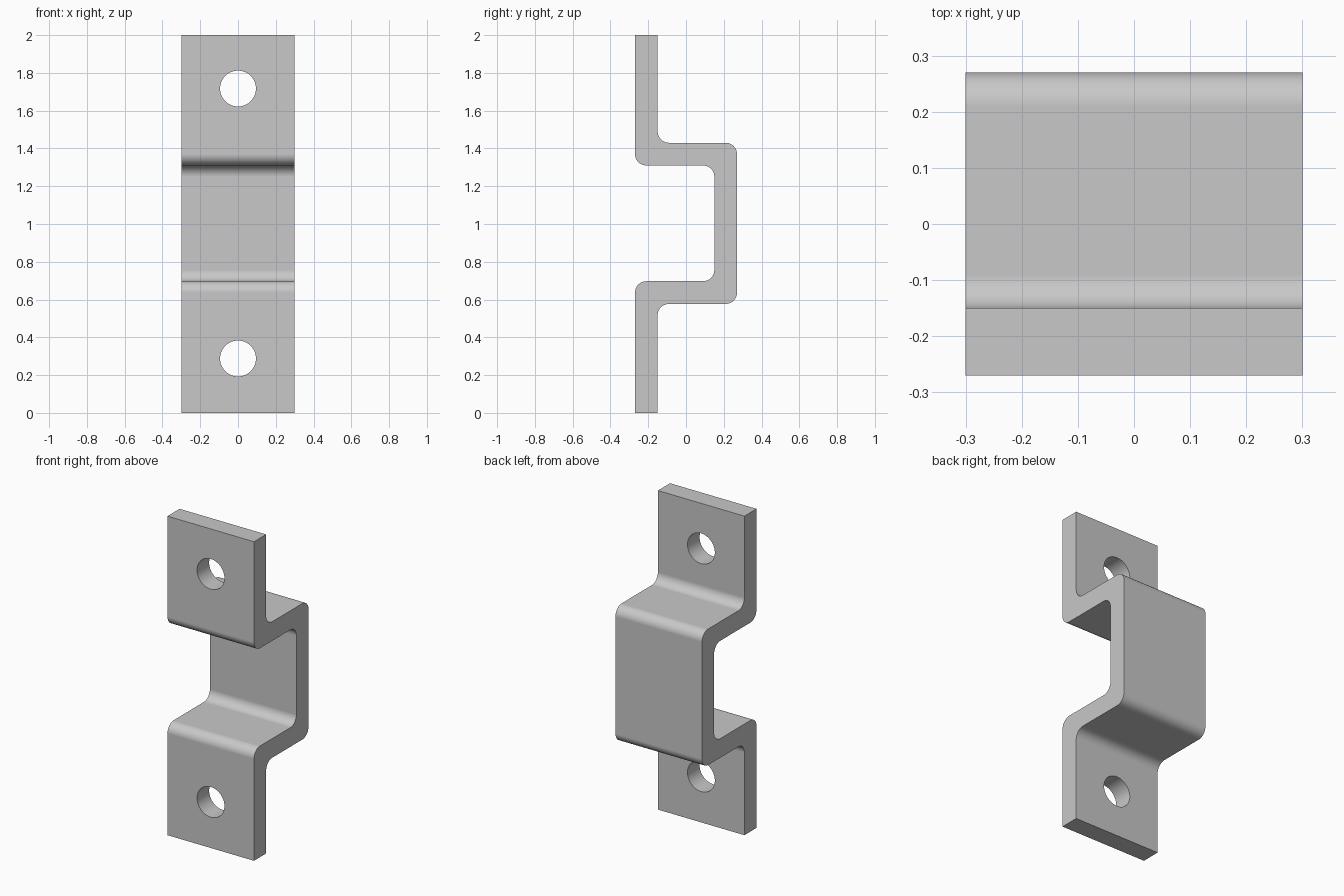
import bpy, bmesh, math
from mathutils import Vector

cube = bpy.data.objects.get("Cube")
if cube:
    bpy.data.objects.remove(cube, do_unlink=True)

WIDTH, DEPTH, THICK, FILLET = 0.6, 0.27, 0.12, 0.06
HOLE_R = 0.095

steel = bpy.data.materials.new("grey_steel")
steel.use_nodes = True
colour = (0.58, 0.58, 0.58, 1)
steel.diffuse_color = colour
steel.node_tree.nodes["Principled BSDF"].inputs["Base Color"].default_value = colour


def rounded(corners, radius, steps=10):
    """Round every right-angled bend of a (y, z) outline; corners carry a flag."""
    pts = []
    for i, (y, z, bend) in enumerate(corners):
        p = Vector((y, z))
        if not bend:
            pts.append(p)
            continue
        a = (Vector(corners[i - 1][:2]) - p).normalized()
        b = (Vector(corners[(i + 1) % len(corners)][:2]) - p).normalized()
        for k in range(steps + 1):
            t = math.pi / 2 * k / steps
            pts.append(p + radius * (a * (1 - math.sin(t)) + b * (1 - math.cos(t))))
    return pts


# Hat-shaped strip: flanges at the front, raised web at the back
front, back = -DEPTH, DEPTH
low, high = 0.577, 1.43
outline = [
    (front, 0, False), (front + THICK, 0, False),
    (front + THICK, low, True), (back, low, True),
    (back, high, True), (front + THICK, high, True),
    (front + THICK, 2, False), (front, 2, False),
    (front, high - THICK, True), (back - THICK, high - THICK, True),
    (back - THICK, low + THICK, True), (front, low + THICK, True),
]

mesh = bpy.data.meshes.new("bracket")
bm = bmesh.new()
face = bm.faces.new([bm.verts.new((-WIDTH / 2, p.x, p.y)) for p in rounded(outline, FILLET)])
side = bmesh.ops.extrude_face_region(bm, geom=[face])
moved = [v for v in side["geom"] if isinstance(v, bmesh.types.BMVert)]
bmesh.ops.translate(bm, verts=moved, vec=(WIDTH, 0, 0))
bmesh.ops.recalc_face_normals(bm, faces=bm.faces)
bm.to_mesh(mesh)
bm.free()
mesh.materials.append(steel)
bracket = bpy.data.objects.new("bracket", mesh)
bpy.context.collection.objects.link(bracket)

# Screw holes through both flanges
cutters = []
for name, z in (("lower", 0.288), ("upper", 1.717)):
    bpy.ops.mesh.primitive_cylinder_add(
        vertices=48, radius=HOLE_R, depth=0.3,
        location=(0, front + THICK / 2, z), rotation=(math.pi / 2, 0, 0))
    cutter = bpy.context.object
    cutter.name = name + "_hole_cutter"
    cutter.hide_render = True
    cutter.data.materials.append(steel)
    cutters.append(cutter)
    cut = bracket.modifiers.new(name + "_hole", "BOOLEAN")
    cut.operation = "DIFFERENCE"
    cut.solver = "EXACT"
    cut.object = cutter

# Apply the cuts, then shade the bends smooth
bpy.ops.object.select_all(action="DESELECT")
bracket.select_set(True)
bpy.context.view_layer.objects.active = bracket
for mod in list(bracket.modifiers):
    bpy.ops.object.modifier_apply(modifier=mod.name)
for cutter in cutters:
    bpy.data.objects.remove(cutter, do_unlink=True)
bpy.ops.object.shade_smooth_by_angle(angle=math.radians(30))
weighted = bracket.modifiers.new("weighted_normals", "WEIGHTED_NORMAL")
weighted.keep_sharp = True
